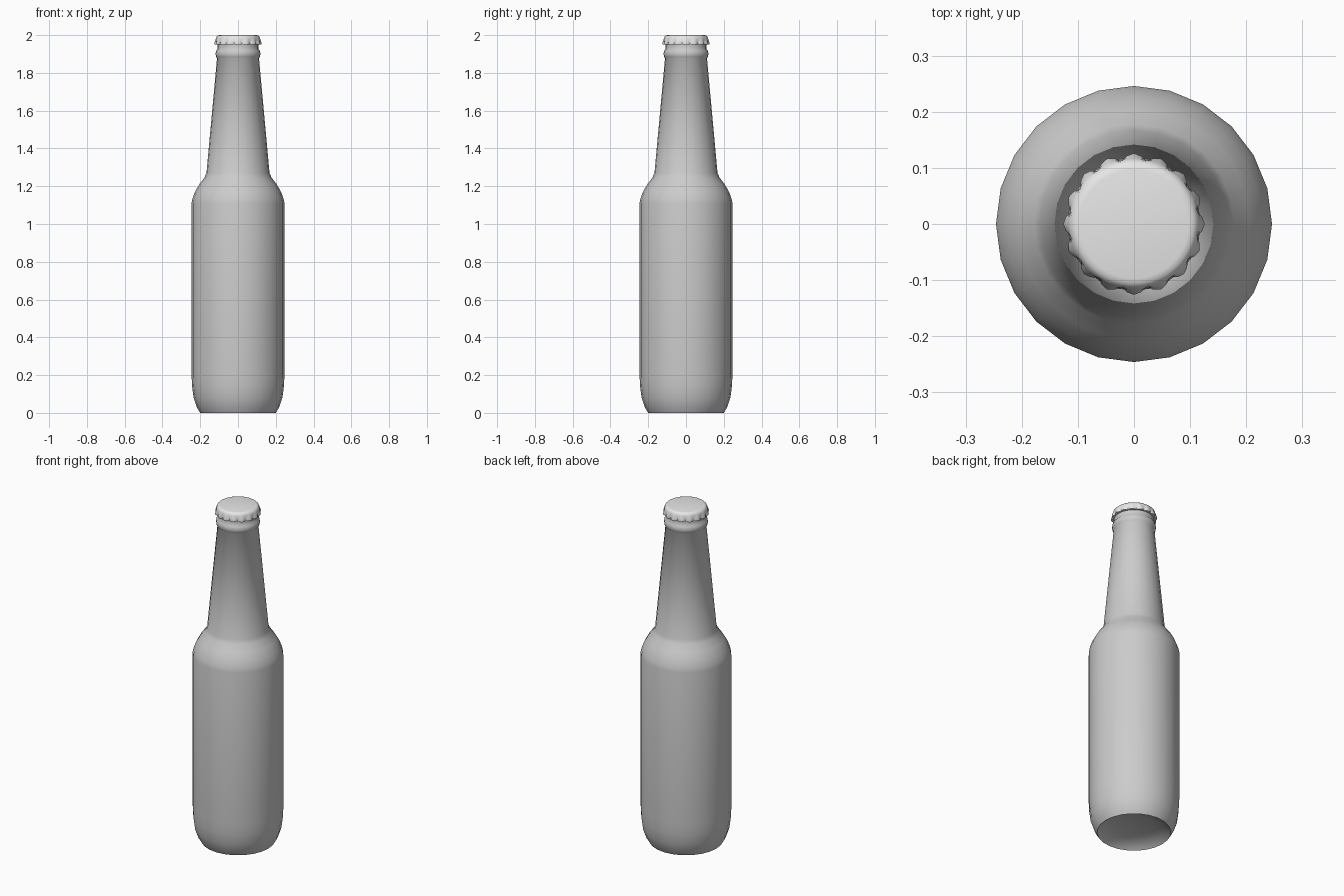
import bpy, bmesh, math

if "Cube" in bpy.data.objects:
    bpy.data.objects.remove(bpy.data.objects["Cube"], do_unlink=True)


def make_material(name, value):
    mat = bpy.data.materials.new(name)
    mat.use_nodes = True
    colour = (value, value, value, 1)
    mat.diffuse_color = colour
    mat.node_tree.nodes["Principled BSDF"].inputs["Base Color"].default_value = colour
    return mat


def lathe(name, profile, sides, mat, angle, radius_at=lambda r, depth, i: r):
    """Spin (radius, height, depth) rows about z; zero radius closes an end."""
    bm = bmesh.new()
    rings = []
    for r, z, depth in profile:
        if r == 0:
            rings.append([bm.verts.new((0, 0, z))] * sides)
            continue
        ring = []
        for i in range(sides):
            a = math.tau * i / sides
            rad = radius_at(r, depth, i)
            ring.append(bm.verts.new((rad * math.cos(a), rad * math.sin(a), z)))
        rings.append(ring)
    for low, high in zip(rings, rings[1:]):
        for i in range(sides):
            j = (i + 1) % sides
            corners = dict.fromkeys((low[i], low[j], high[j], high[i]))
            bm.faces.new(list(corners))
    bmesh.ops.recalc_face_normals(bm, faces=bm.faces)
    mesh = bpy.data.meshes.new(name)
    bm.to_mesh(mesh)
    bm.free()
    mesh.materials.append(mat)
    obj = bpy.data.objects.new(name, mesh)
    bpy.context.collection.objects.link(obj)
    bpy.ops.object.select_all(action="DESELECT")
    bpy.context.view_layer.objects.active = obj
    obj.select_set(True)
    bpy.ops.object.shade_smooth_by_angle(angle=math.radians(angle))
    return obj


glass = make_material("grey_glass", 0.6)
metal = make_material("pale_metal", 0.8)

# Bottle: hollowed base, straight body, shoulder, tapered neck, lip ring
bottle_profile = [
    (0, 0.04), (0.12, 0.035), (0.18, 0.015), (0.2, 0),
    (0.218, 0.03), (0.235, 0.08), (0.243, 0.14), (0.246, 0.2),
    (0.246, 1.11), (0.241, 1.135), (0.228, 1.17), (0.205, 1.21),
    (0.178, 1.245), (0.167, 1.27), (0.111, 1.878),
    (0.116, 1.884), (0.119, 1.9), (0.116, 1.917), (0.109, 1.925),
    (0.109, 1.94), (0.106, 1.98), (0, 1.98),
]
lathe("bottle", [(r, z, 0) for r, z in bottle_profile], 24, glass, 50)

# Crimped cap: every fourth vertex is a flute tip, fading out towards the top
TEETH = 16
STEP = 4


def crimp(r, depth, i):
    wave = abs(math.cos(math.pi * i / STEP))
    return r - depth * (1 - wave)


cap_profile = [
    (0.108, 1.95, 0), (0.125, 1.95, 0.012), (0.126, 1.956, 0.012),
    (0.121, 1.97, 0.006), (0.117, 1.982, 0.002), (0.113, 1.992, 0),
    (0.106, 1.998, 0), (0.097, 2.0, 0), (0, 2.0, 0),
]
lathe("crimped_cap", cap_profile, TEETH * STEP, metal, 50, crimp)
